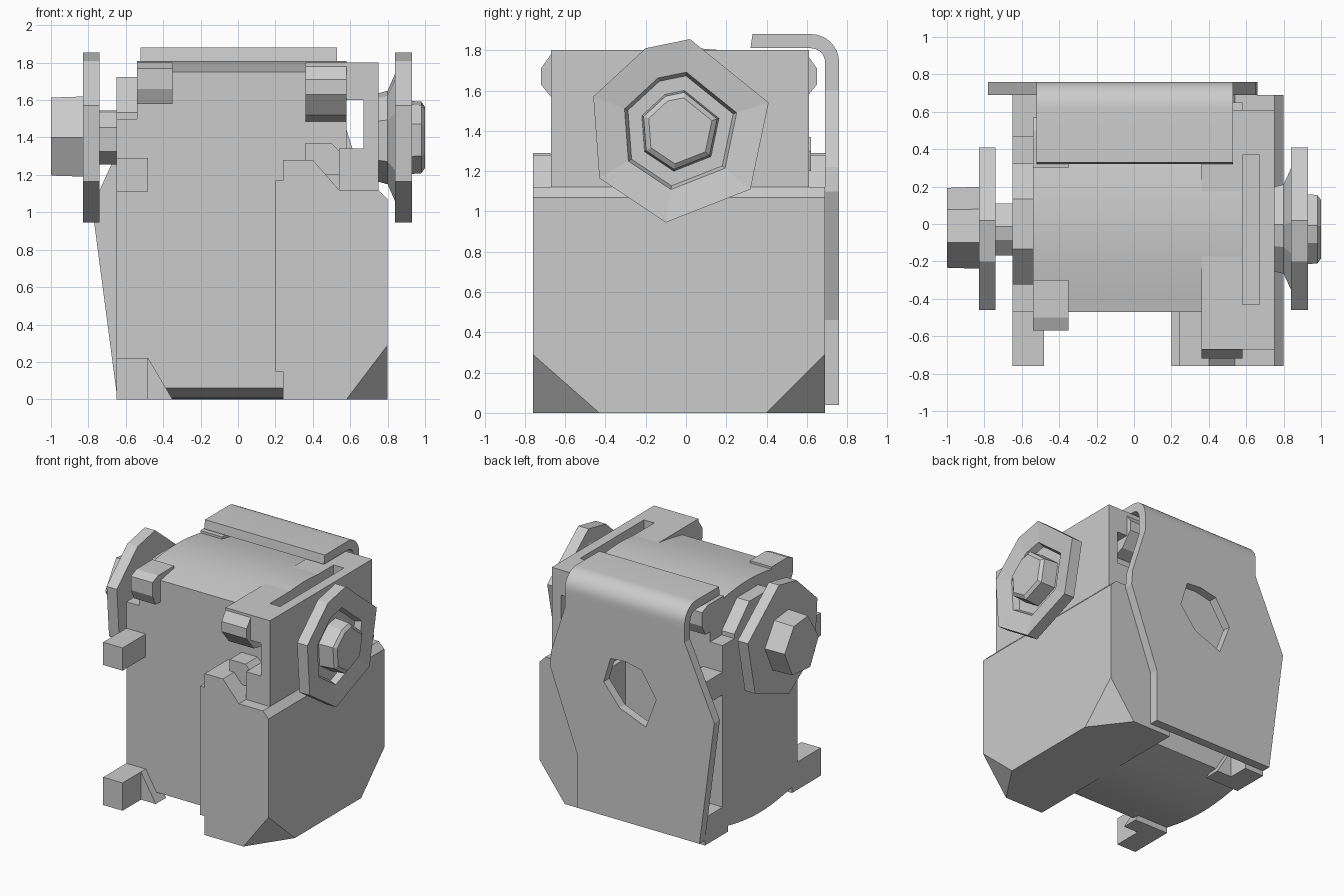
import bpy, bmesh, math
from mathutils import Vector

old = bpy.data.objects.get("Cube")
if old:
    bpy.data.objects.remove(old, do_unlink=True)

grey = bpy.data.materials.new("plain_grey")
grey.use_nodes = True
COL = (0.6, 0.6, 0.6, 1)
grey.diffuse_color = COL
grey.node_tree.nodes["Principled BSDF"].inputs["Base Color"].default_value = COL


def finish(name, bm, smooth=False):
    bmesh.ops.recalc_face_normals(bm, faces=bm.faces[:])
    mesh = bpy.data.meshes.new(name)
    bm.to_mesh(mesh)
    bm.free()
    mesh.materials.append(grey)
    ob = bpy.data.objects.new(name, mesh)
    bpy.context.collection.objects.link(ob)
    if smooth:
        bpy.ops.object.select_all(action='DESELECT')
        ob.select_set(True)
        bpy.context.view_layer.objects.active = ob
        bpy.ops.object.shade_smooth_by_angle(angle=math.radians(30))
    return ob


def place(axis, d, u, v):
    return Vector({'x': (d, u, v), 'y': (u, d, v), 'z': (u, v, d)}[axis])


def prism(name, axis, start, end, *loops, smooth=False, cuts=()):
    """Extrude an outline (further loops are holes) along an axis."""
    bm = bmesh.new()
    edges = []
    for loop in loops:
        vs = [bm.verts.new(place(axis, start, u, v)) for u, v in loop]
        edges += [bm.edges.new((vs[i - 1], vs[i])) for i in range(len(vs))]
    if len(loops) > 1:
        bmesh.ops.triangle_fill(bm, edges=edges, use_beauty=True)
    else:
        bm.faces.new(bm.verts[:])
    new = bmesh.ops.extrude_face_region(bm, geom=bm.faces[:] + bm.edges[:] + bm.verts[:])
    bmesh.ops.translate(bm, vec=place(axis, end - start, 0, 0),
                        verts=[g for g in new["geom"] if isinstance(g, bmesh.types.BMVert)])
    for co, no in cuts:
        geom = bm.verts[:] + bm.edges[:] + bm.faces[:]
        res = bmesh.ops.bisect_plane(bm, geom=geom, plane_co=co, plane_no=no, clear_outer=True)
        rim = [g for g in res["geom_cut"] if isinstance(g, bmesh.types.BMEdge)]
        bmesh.ops.holes_fill(bm, edges=rim)
    return finish(name, bm, smooth)


def box(name, x, y, z):
    return prism(name, 'z', z[0], z[1],
                 [(x[0], y[0]), (x[1], y[0]), (x[1], y[1]), (x[0], y[1])])


def loft_x(name, outline, centre, rings):
    """Stack scaled copies of a (y, z) outline along x."""
    bm = bmesh.new()
    cy, cz = centre
    rows = [[bm.verts.new((x, cy + (y - cy) * s, cz + (z - cz) * s)) for y, z in outline]
            for x, s in rings]
    n = len(outline)
    for a, b in zip(rows, rows[1:]):
        for i in range(n):
            bm.faces.new((a[i - 1], a[i], b[i], b[i - 1]))
    bm.faces.new(rows[0])
    bm.faces.new(rows[-1])
    return finish(name, bm)


# Core body with gently bowed top and underside
half = 0.47
bow = [(-half + 2 * half * i / 12, math.sin(math.pi * i / 12) * 0.06) for i in range(13)]
under = [(y, 0.06 - b) for y, b in bow]
crown = [(y, 1.75 + b) for y, b in reversed(bow)]
prism("lower_body", 'x', -0.65, 0.4, under + [(half, 1.5), (-half, 1.5)], smooth=True)
prism("upper_body", 'x', -0.54, 0.58, [(-half, 1.05), (half, 1.05)] + crown, smooth=True)

# Mounting lugs on the narrow side, front and back
for side, s, reach in (("front", -1, 0.76), ("back", 1, 0.69)):
    ys = sorted((s * 0.4, s * reach))
    box(side + "_lower_lug", (-0.65, -0.48), ys, (0, 0.22))
    box(side + "_upper_lug", (-0.65, -0.48), ys, (1.11, 1.29))
    prism(side + "_lug_brace", 'y', s * 0.4, s * 0.53, [(-0.48, 0), (-0.35, 0), (-0.48, 0.22)])
    yb = sorted((s * 0.3, s * 0.57))
    prism(side + "_top_lug", 'x', -0.54, -0.35,
          [(s * 0.3, 1.58), (s * 0.53, 1.58), (s * 0.57, 1.66), (s * 0.57, 1.77),
           (s * 0.5, 1.8), (s * 0.3, 1.8)])

# Large side housing with clipped outer bottom corners
housing = [(0.24, 0), (0.8, 0), (0.8, 1.07), (0.75, 1.12), (0.54, 1.12), (0.4, 1.28),
           (0.24, 1.28), (0.24, 1.17), (0.2, 1.17), (0.2, 0.15), (0.24, 0.15)]
clips = []
for y, t in ((-0.76, -0.43), (0.69, 0.4)):
    a, b, c = Vector((0.58, y, 0)), Vector((0.8, y, 0.29)), Vector((0.8, t, 0))
    n = (b - a).cross(c - a)
    clips.append((a, n if n.x > 0 else -n))
clips.append((Vector((0.5, -0.76, 1.07)), Vector((0.6, -0.6, 1))))
prism("side_housing", 'y', -0.76, 0.69, housing, cuts=clips[:2])

# Slotted bracket above the housing
fy = (-0.67, 0.61)
prism("bracket_top", 'z', 1.6, 1.8,
      [(0.36, fy[0]), (0.75, fy[0]), (0.75, fy[1]), (0.36, fy[1])],
      [(0.58, -0.43), (0.67, -0.43), (0.67, 0.37), (0.58, 0.37)])
box("bracket_wall", (0.67, 0.75), fy, (1.1, 1.6))
box("bracket_floor", (0.54, 0.67), fy, (1.1, 1.34))
for side, s, inner, outer in (("front", -1, 0.45, 0.72), ("back", 1, 0.45, 0.65)):
    prism(side + "_bracket_lug", 'x', 0.36, 0.58,
          [(s * inner, 1.48), (s * (outer - 0.09), 1.52), (s * outer, 1.63),
           (s * outer, 1.71), (s * (outer - 0.05), 1.78), (s * inner, 1.78)])
    prism(side + "_post", 'y', s * 0.4, s * 0.62,
          [(0.36, 1.2), (0.54, 1.2), (0.57, 1.3), (0.5, 1.37), (0.36, 1.37)])

# Rear cover plate with a port hole
plate = [(-0.52, 1.7), (-0.52, 1.6), (-0.78, 1.03), (-0.65, 0.04), (0.42, 0.04),
         (0.42, 0.46), (0.66, 1.1), (0.65, 1.22), (0.53, 1.6), (0.53, 1.7)]
port = [(0.0, 1.31), (0.13, 1.3), (0.19, 1.1), (0.05, 0.93), (-0.18, 0.84), (-0.27, 1.08),
        (-0.14, 1.28)]
prism("rear_plate", 'y', 0.69, 0.76, plate, port)


# Hook bending from the plate over the top
def arc(r):
    return [(0.62 + r * math.cos(i * math.pi / 16), 1.74 + r * math.sin(i * math.pi / 16))
            for i in range(9)]


prism("rear_hook", 'x', -0.52, 0.53,
      [(0.69, 1.7), (0.76, 1.7)] + arc(0.14) + [(0.33, 1.88), (0.32, 1.81)] + arc(0.07)[::-1],
      smooth=True)

# Axle knobs: faceted wheels with studs
wheel = [(0.02, 1.855), (0.41, 1.54), (0.32, 1.11), (-0.10, 0.945), (-0.43, 1.165),
         (-0.46, 1.57), (-0.20, 1.81)]
mid = (-0.03, 1.4)
loft_x("left_knob", wheel, mid,
       [(0.72, 0.5), (0.8, 0.55), (0.84, 0.75), (0.84, 1), (0.93, 1), (0.91, 0.64),
        (0.86, 0.6), (0.86, 0.44), (0.98, 0.42), (1.0, 0.36)])
loft_x("right_knob", wheel, mid,
       [(-0.6, 0.32), (-0.74, 0.32), (-0.74, 1), (-0.83, 1)])
stud = [(0.2, 1.42), (0.08, 1.6), (-0.1, 1.62), (-0.24, 1.4), (-0.13, 1.19), (0.1, 1.21)]
loft_x("right_stud", stud, mid, [(-0.8, 1), (-1.0, 0.97)])
boss = [(0.35 * math.cos(a), 1.4 + 0.35 * math.sin(a))
        for a in (math.pi * (i + 0.5) / 4 for i in range(8))]
prism("axle_boss", 'x', -0.65, -0.5, boss)
